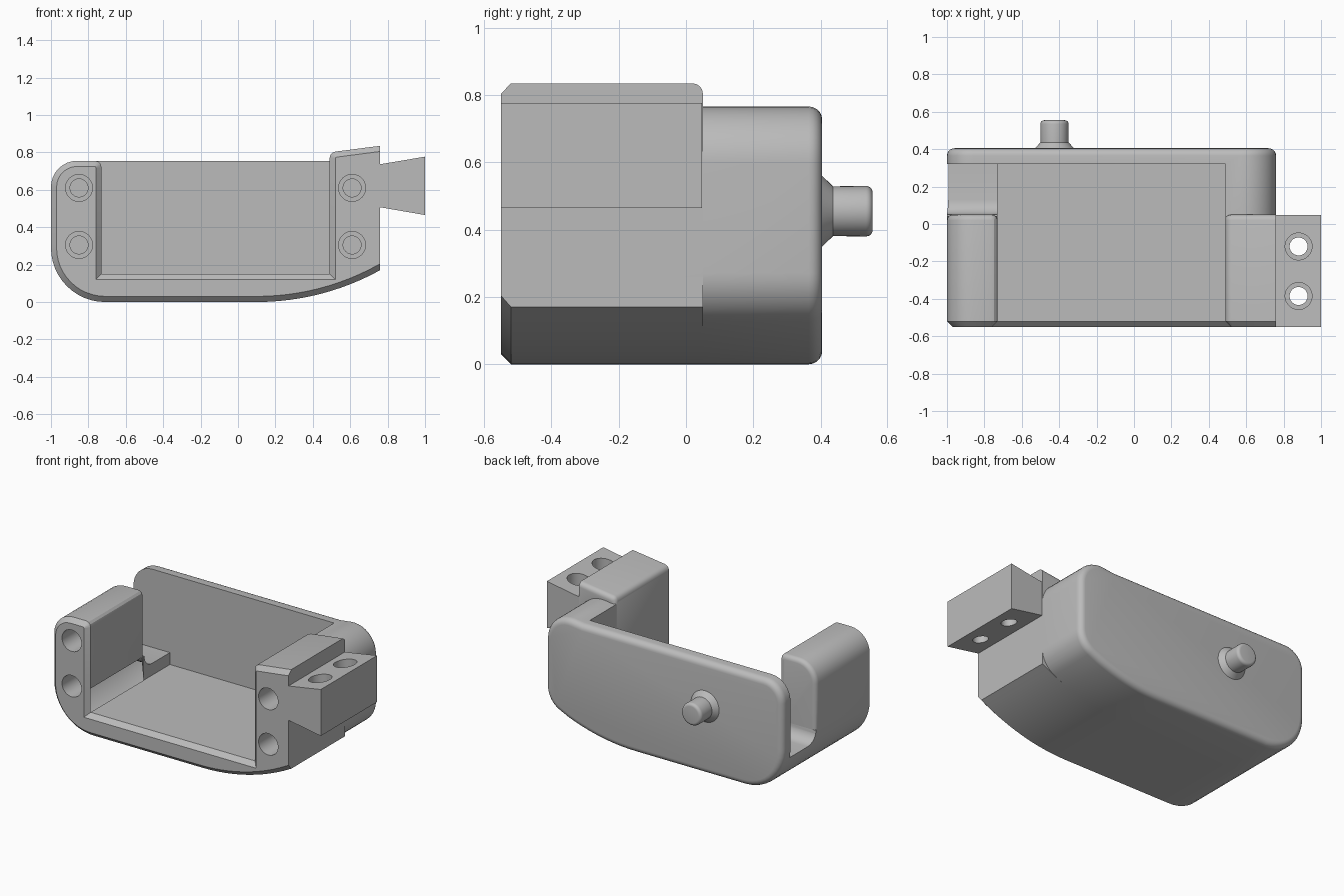
import bpy, bmesh, math
from mathutils import Vector

if "Cube" in bpy.data.objects:
    bpy.data.objects.remove(bpy.data.objects["Cube"])

grey = bpy.data.materials.new("plain grey")
grey.use_nodes = True
grey.diffuse_color = (0.5, 0.5, 0.5, 1)
grey.node_tree.nodes["Principled BSDF"].inputs["Base Color"].default_value = (0.5, 0.5, 0.5, 1)


def rounded(points):
    """Turn (u, v, radius, segments) corners into a filleted outline."""
    out = []
    for i, p in enumerate(points):
        c = Vector(p[:2])
        if len(p) == 2:
            out.append(c)
            continue
        r, n = p[2], p[3]
        a = (Vector(points[i - 1][:2]) - c).normalized()
        b = (Vector(points[(i + 1) % len(points)][:2]) - c).normalized()
        half = a.angle(b) / 2
        centre = c + (a + b).normalized() * (r / math.sin(half))
        start = c + a * (r / math.tan(half)) - centre
        end = c + b * (r / math.tan(half)) - centre
        sweep = start.angle(end)
        for k in range(n + 1):
            t = k / n
            out.append(centre + (start * math.sin((1 - t) * sweep)
                                 + end * math.sin(t * sweep)) / math.sin(sweep))
    return out


def prism(name, outline, lo, hi, axis="y", bevels=()):
    """Extrude an outline; bevels are (rule, width, segments) for its edges."""
    bm = bmesh.new()
    place = (lambda p, d: (p[0], d, p[1])) if axis == "y" else (lambda p, d: (d, p[0], p[1]))
    near = [bm.verts.new(place(p, lo)) for p in outline]
    far = [bm.verts.new(place(p, hi)) for p in outline]
    bm.faces.new(near)
    bm.faces.new(far[::-1])
    for i in range(len(near)):
        bm.faces.new((near[i - 1], near[i], far[i], far[i - 1]))
    bmesh.ops.recalc_face_normals(bm, faces=bm.faces)
    for rule, width, segs in bevels:
        edges = [e for e in bm.edges if rule(e.verts[0].co, e.verts[1].co)]
        bmesh.ops.bevel(bm, geom=edges, offset=width, segments=segs, profile=0.5,
                        affect="EDGES", clamp_overlap=False)
    return finish(name, bm)


def finish(name, bm):
    mesh = bpy.data.meshes.new(name)
    bm.to_mesh(mesh)
    bm.free()
    mesh.materials.append(grey)
    obj = bpy.data.objects.new(name, mesh)
    bpy.context.collection.objects.link(obj)
    return obj


def lathe(name, profile, origin, axis, sides=40):
    """Revolve (radius, distance) points around an axis direction."""
    bm = bmesh.new()
    rot = Vector((0, 0, 1)).rotation_difference(Vector(axis))
    rings = []
    for r, d in profile:
        rings.append([bm.verts.new(Vector(origin) + rot @ Vector((
            r * math.cos(math.tau * k / sides), r * math.sin(math.tau * k / sides), d)))
            for k in range(sides)])
    for a, b in zip(rings, rings[1:]):
        for k in range(sides):
            bm.faces.new((a[k - 1], a[k], b[k], b[k - 1]))
    bm.faces.new(rings[0])
    bm.faces.new(rings[-1])
    bmesh.ops.recalc_face_normals(bm, faces=bm.faces)
    return finish(name, bm)


def combine(target, other, operation):
    mod = target.modifiers.new("join", "BOOLEAN")
    mod.operation, mod.solver, mod.object = operation, "EXACT", other
    bpy.ops.object.select_all(action="DESELECT")
    bpy.context.view_layer.objects.active = target
    target.select_set(True)
    bpy.ops.object.modifier_apply(modifier=mod.name)
    bpy.data.objects.remove(other)


def smooth(obj):
    bpy.ops.object.select_all(action="DESELECT")
    bpy.context.view_layer.objects.active = obj
    obj.select_set(True)
    bpy.ops.object.shade_smooth_by_angle(angle=math.radians(28))


# Shared underside: flat, then sweeping up towards the right end
FRONT, MID, WALL, BACK = -0.55, 0.05, 0.32, 0.405
R = 1.366
sweep_end = math.asin(0.66 / R)
belly = [(0.1 + R * math.sin(sweep_end * k / 12), R - R * math.cos(sweep_end * k / 12))
         for k in range(13)]
left_end = [(-1, 0, 0.29, 12), (-1, 0.31), (-1, 0.755, 0.14, 8)]

# Front tray with its two arms
tray_outline = rounded(left_end[::-1][:1] + [
    (-0.73, 0.755, 0.035, 3), (-0.73, 0.31), (-0.73, 0.15), (0.49, 0.15),
    (0.49, 0.8, 0.035, 3), (0.76, 0.835)] + belly[::-1] + left_end[:2])
END = 0.759


def front_rim(a, b):
    return max(a.y, b.y) < FRONT + 0.001 and min(a.x, b.x) < END


def arm_back_rim(a, b):
    if min(a.y, b.y) < MID - 0.001 or min(a.x, b.x) > END:
        return False
    return min(a.z, b.z) > (0.3 if a.x < 0 else 0.76)


body = prism("holder_body", tray_outline, FRONT, MID,
             bevels=[(front_rim, 0.03, 1), (arm_back_rim, 0.03, 4)])

# Back wall and solid back corner
back_outline = rounded(left_end[::-1][:1] + [
    (0.49, 0.755), (0.76, 0.79, 0.17, 10), (*belly[-1], 0.16, 8)]
    + belly[:-3][::-1] + left_end[:2])
back = prism("back_wall", back_outline, MID - 0.01, BACK, bevels=[
    (lambda a, b: min(a.y, b.y) > BACK - 0.001, 0.04, 5)])
cavity = prism("cavity_cutter", [(-0.73, 0.15), (0.49, 0.15), (0.49, 1.2), (-0.73, 1.2)],
               FRONT, WALL)
notch = prism("notch_cutter", rounded([
    (WALL, 1.2), (0, 1.2), (0, 0.31), (MID, 0.31), (MID, 0.23, 0.079, 6), (WALL, 0.23)]),
    -1.2, -0.7, axis="x")
combine(back, cavity, "DIFFERENCE")
combine(back, notch, "DIFFERENCE")
combine(body, back, "UNION")

# Dovetail rail on the right end
rail = prism("dovetail_rail", [(0.74, 0.51), (1, 0.465), (1, 0.777), (0.74, 0.733)],
             FRONT, MID - 0.002)
combine(body, rail, "UNION")

# Stepped screw holes: four in the front, two down through the rail
def screw_hole(origin, axis, step, depth):
    profile = [(0.072, -0.1), (0.072, step), (0.048, step), (0.048, depth)]
    combine(body, lathe("hole_cutter", profile, origin, axis), "DIFFERENCE")


for x in (-0.85, 0.61):
    for z in (0.305, 0.61):
        screw_hole((x, FRONT, z), (0, 1, 0), 0.2, 0.45)
for y in (-0.12, -0.385):
    screw_hole((0.88, y, 0.757), (0, 0, -1), 0.15, 0.5)
smooth(body)

# Knob on the back with a flared collar and rounded tip
tip = [(0.055 + 0.02 * math.cos(t * math.pi / 10), 0.13 + 0.02 * math.sin(t * math.pi / 10))
       for t in range(6)]
knob = lathe("back_knob", [(0.107, -0.01), (0.105, 0), (0.074, 0.032)] + tip,
             (-0.425, BACK, 0.455), (0, 1, 0))
smooth(knob)
